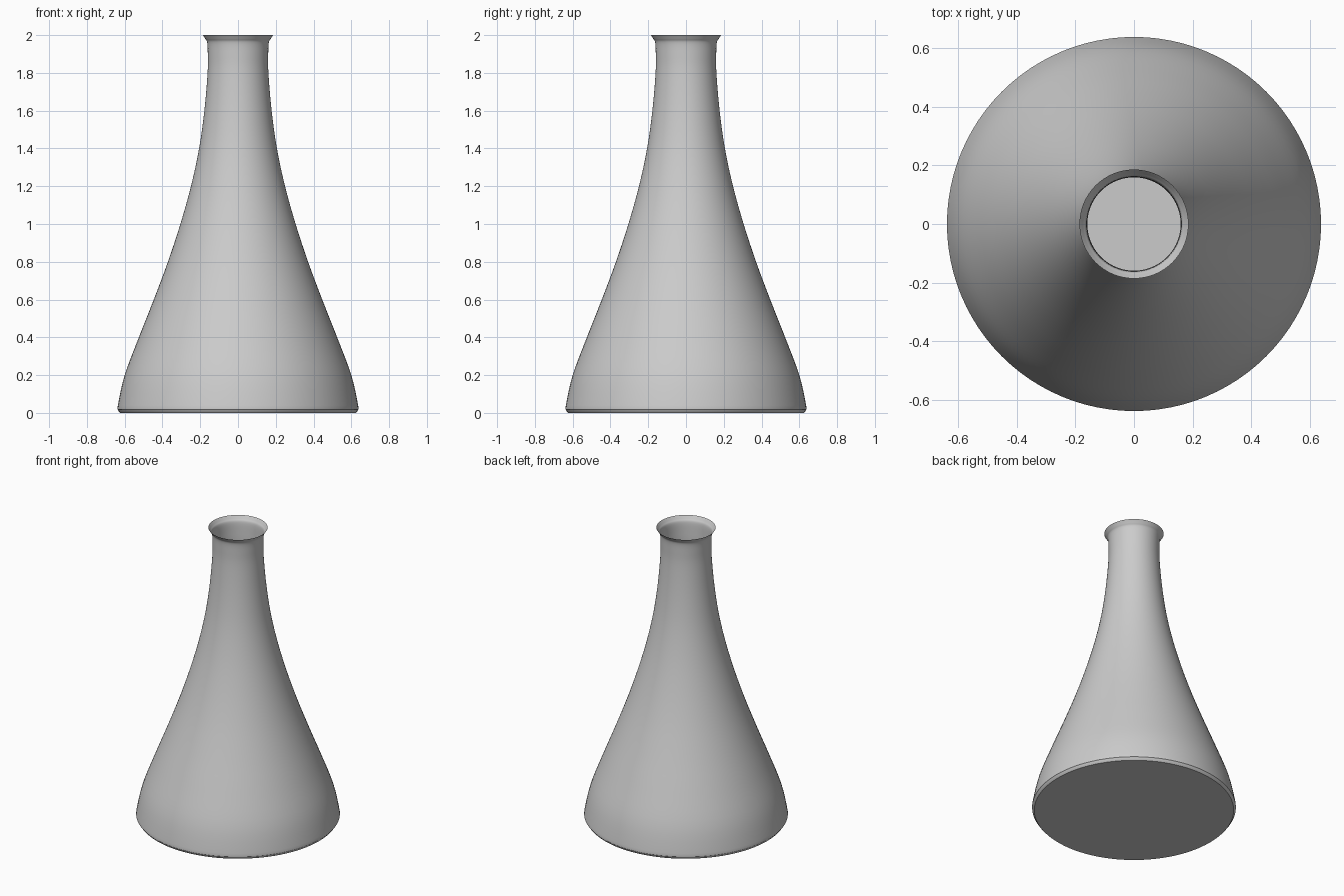
import bpy, bmesh, math
from mathutils import Vector

cube = bpy.data.objects.get("Cube")
if cube:
    bpy.data.objects.remove(cube, do_unlink=True)

SEGMENTS = 96
STEPS = 4


def make_material(name, rgb):
    mat = bpy.data.materials.new(name)
    mat.use_nodes = True
    mat.diffuse_color = (*rgb, 1)
    mat.node_tree.nodes["Principled BSDF"].inputs["Base Color"].default_value = (*rgb, 1)
    return mat


def smooth_profile(points):
    """Pass a rounded curve through the (radius, height) points."""
    p = [Vector(q) for q in points]
    p = [p[0]] + p + [p[-1]]
    curve = []
    for a, b, c, d in zip(p, p[1:], p[2:], p[3:]):
        for i in range(STEPS):
            t = i / STEPS
            curve.append(0.5 * (2 * b + (c - a) * t + (2 * a - 5 * b + 4 * c - d) * t ** 2
                                + (3 * b - a - 3 * c + d) * t ** 3))
    return curve + [p[-1]]


def lathe(name, profile, mat):
    """Revolve a profile around z, closing its first ring with a flat floor."""
    bm = bmesh.new()
    rings = []
    for r, z in profile:
        rings.append([bm.verts.new((r * math.cos(a), r * math.sin(a), z))
                      for a in (math.tau * i / SEGMENTS for i in range(SEGMENTS))])
    for low, high in zip(rings, rings[1:]):
        for i in range(SEGMENTS):
            j = (i + 1) % SEGMENTS
            bm.faces.new((low[i], low[j], high[j], high[i]))
    bm.faces.new(rings[0][::-1])
    mesh = bpy.data.meshes.new(name)
    bm.to_mesh(mesh)
    bm.free()
    mesh.materials.append(mat)
    obj = bpy.data.objects.new(name, mesh)
    bpy.context.collection.objects.link(obj)
    bpy.ops.object.select_all(action="DESELECT")
    obj.select_set(True)
    bpy.context.view_layer.objects.active = obj
    bpy.ops.object.shade_smooth_by_angle(angle=math.radians(40))
    return obj


glass = make_material("pale grey glass", (0.6, 0.6, 0.6))

# Rounded foot, conical body, narrow neck
body = [(0.625, 0), (0.635, 0.015), (0.636, 0.04), (0.6, 0.2), (0.525, 0.4),
        (0.446, 0.6), (0.371, 0.8), (0.305, 1.0), (0.249, 1.2), (0.206, 1.4),
        (0.178, 1.6), (0.161, 1.8), (0.16, 1.9)]
# Flared pouring lip
lip = [(0.163, 1.96), (0.173, 1.98), (0.186, 2.0)]

lathe("flask", smooth_profile(body + lip), glass)
